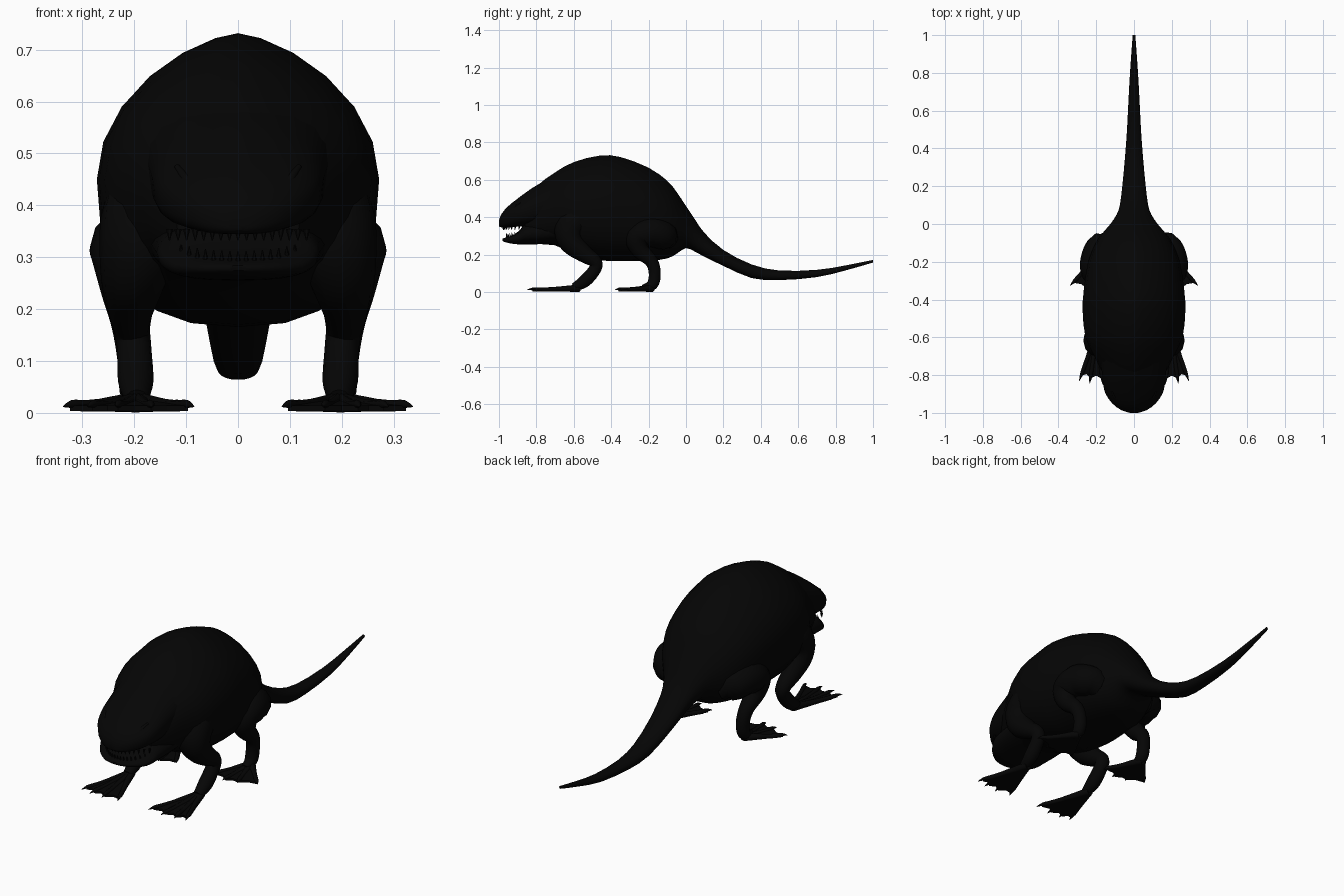
import bpy, bmesh, math
from mathutils import Vector

cube = bpy.data.objects.get("Cube")
if cube:
    bpy.data.objects.remove(cube, do_unlink=True)

black = bpy.data.materials.new("black hide")
black.use_nodes = True
hide = (0.0015, 0.0015, 0.0015, 1)
black.diffuse_color = hide
black.node_tree.nodes["Principled BSDF"].inputs["Base Color"].default_value = hide


def finish(name, bm):
    bmesh.ops.recalc_face_normals(bm, faces=bm.faces)
    mesh = bpy.data.meshes.new(name)
    bm.to_mesh(mesh)
    bm.free()
    obj = bpy.data.objects.new(name, mesh)
    bpy.context.collection.objects.link(obj)
    mesh.materials.append(black)
    bpy.ops.object.select_all(action='DESELECT')
    obj.select_set(True)
    bpy.context.view_layer.objects.active = obj
    bpy.ops.object.shade_smooth_by_angle(angle=math.radians(50))
    return obj


def spline(points, steps):
    """Smooth curve through tuples of any length."""
    pts = [Vector(p) for p in points]
    pts = [pts[0]] + pts + [pts[-1]]
    out = []
    for a, b, c, d in zip(pts, pts[1:], pts[2:], pts[3:]):
        for i in range(steps):
            t = i / steps
            out.append(b + (c - a) * (t / 2)
                       + (a * 2 - b * 5 + c * 4 - d) * (t * t / 2)
                       + (b * 3 - a - c * 3 + d) * (t ** 3 / 2))
    return out + [pts[-1]]


def skin(name, rings):
    """Close a row of point loops into one surface."""
    bm = bmesh.new()
    loops = [[bm.verts.new(p) for p in ring] for ring in rings]
    n = len(loops[0])
    for a, b in zip(loops, loops[1:]):
        for i in range(n):
            j = (i + 1) % n
            bm.faces.new((a[i], a[j], b[j], b[i]))
    bm.faces.new(loops[0])
    bm.faces.new(loops[-1])
    return finish(name, bm)


def hull(name, sections, boxy, peaked, sides=24):
    """Loft along y from (y, bottom, top, half width): boxy below, peaked above."""
    rings = []
    for y, low, high, w in spline(sections, 2):
        ring = []
        for k in range(sides):
            c, s = math.cos(math.tau * k / sides), math.sin(math.tau * k / sides)
            c = math.copysign(abs(c) ** (boxy if s < 0 else peaked), c)
            if s < 0:
                s = -abs(s) ** boxy
            ring.append((w * c, y, (low + high) / 2 + s * (high - low) / 2))
        rings.append(ring)
    return skin(name, rings)


def tube(name, points, sides=12, steps=4):
    """Tapered limb through (x, y, z, radius)."""
    path = spline(points, steps)
    rings = []
    for i, p in enumerate(path):
        ahead = path[min(i + 1, len(path) - 1)].xyz - path[max(i - 1, 0)].xyz
        ahead.normalize()
        side = Vector((1, 0, 0)) - ahead * ahead.x
        if side.length < 0.1:
            side = Vector((0, 1, 0)) - ahead * ahead.y
        side.normalize()
        up = side.cross(ahead)
        rings.append([p.xyz + (side * math.cos(math.tau * k / sides)
                               + up * math.sin(math.tau * k / sides)) * max(p.w, 0.001)
                      for k in range(sides)])
    return skin(name, rings)


def webbed_foot(name, s, heel, toes):
    """Web scalloped between the toes, with a knuckled clawed toe on each ray."""
    heel = Vector((heel[0] * s, heel[1]))
    tips = [Vector((x * s, y)) for x, y in toes]
    outline = []
    for i, tip in enumerate(tips):
        outline.append(heel.lerp(tip, 0.9))
        if i + 1 < len(tips):
            outline.append(heel.lerp((tip + tips[i + 1]) / 2, 0.84))
    bm = bmesh.new()
    for z0, z1 in ((0.004, 0.004), (0.014, 0.03)):
        center = bm.verts.new((heel.x, heel.y, z1))
        rim = [bm.verts.new((p.x, p.y, z0)) for p in outline]
        for a, b in zip(rim, rim[1:]):
            bm.faces.new((center, a, b))
    edges = [e for e in bm.edges if e.is_boundary]
    bmesh.ops.bridge_loops(bm, edges=edges)
    finish(name + "_web", bm)
    for i, tip in enumerate(tips):
        ray = []
        for t, z, r in ((0, .021, .02), (.5, .015, .012), (.75, .014, .011),
                        (.88, .017, .008), (1, .012, .001)):
            p = heel.lerp(tip, t)
            ray.append((p.x, p.y, z, r))
        tube(f"{name}_toe_{i + 1}", ray, 8, 2)


def cone(name, base, tip, radius):
    tube(name, [(*base, radius), (*tip, 0.0005)], 6, 1)


# Humped body running into the long tail
hull("body_and_tail", [
    (-.86, .29, .48, .12), (-.8, .258, .565, .16),
    (-.7, .25, .64, .21), (-.6, .205, .695, .257), (-.46, .17, .73, .272),
    (-.35, .166, .722, .266), (-.2, .167, .665, .243), (-.1, .18, .595, .202),
    (-.05, .205, .535, .168), (0, .235, .46, .125), (.05, .215, .385, .092),
    (.1, .188, .315, .075), (.2, .14, .225, .062), (.35, .075, .148, .048),
    (.5, .064, .115, .037), (.7, .08, .119, .027), (.85, .115, .142, .018),
    (1, .158, .172, .007)], 0.8, 1.35)

# Open mouth: snout above, jaw below
hull("snout", [
    (-1, .352, .385, .02), (-.985, .345, .42, .068), (-.95, .345, .46, .115),
    (-.9, .35, .5, .15), (-.85, .352, .537, .163), (-.8, .355, .57, .168),
    (-.7, .37, .622, .18)], 0.65, 1.3)
hull("lower_jaw", [
    (-.982, .274, .284, .02), (-.965, .266, .292, .07), (-.92, .257, .308, .125),
    (-.885, .255, .335, .148), (-.86, .255, .365, .157), (-.78, .256, .38, .163),
    (-.7, .262, .4, .17)], 0.8, 0.75)

# Teeth around both rims
for i in range(17):
    u = (i - 8) / 8
    x = 0.132 * u
    back = 0.085 * abs(u) ** 2.2
    cone(f"upper_tooth_{i + 1}", (x, -.976 + back, .354), (x, -.978 + back, .332), .007)
    cone(f"lower_tooth_{i + 1}", (x * .95, -.957 + back, .288 + back * .2),
         (x * .95, -.962 + back, .312 + back * .2), .006)

for side, s in (("left", 1), ("right", -1)):
    # Slanted eye under a brow
    bm = bmesh.new()
    bmesh.ops.create_uvsphere(bm, u_segments=12, v_segments=8, radius=0.016)
    bmesh.ops.translate(bm, verts=bm.verts, vec=(s * .1, -.917, .432))
    finish(side + "_eye", bm)
    tube(side + "_brow", [(s * .082, -.94, .425, .005), (s * .1, -.918, .45, .01),
                          (s * .118, -.885, .475, .005)], 8, 3)

    # Front leg: shoulder swings back to the elbow, forearm forward to the foot
    tube(side + "_front_leg", [
        (s * .1, -.5, .5, .04), (s * .168, -.57, .41, .08), (s * .184, -.62, .335, .084),
        (s * .2, -.61, .265, .066), (s * .207, -.545, .205, .047),
        (s * .205, -.487, .165, .036), (s * .2, -.485, .125, .033),
        (s * .197, -.54, .06, .034), (s * .195, -.6, .025, .022)])
    webbed_foot(side + "_front_foot", s, (.195, -.57),
                [(.085, -.835), (.165, -.85), (.235, -.845), (.29, -.83)])

    # Hind leg: rounded thigh, short shank, spread foot
    tube(side + "_hind_leg", [
        (s * .08, -.12, .29, .05), (s * .168, -.115, .3, .075), (s * .203, -.19, .32, .08),
        (s * .21, -.255, .29, .072), (s * .214, -.245, .225, .048),
        (s * .208, -.185, .165, .035), (s * .2, -.167, .1, .032),
        (s * .198, -.18, .04, .03), (s * .2, -.23, .02, .018)])
    webbed_foot(side + "_hind_foot", s, (.2, -.18),
                [(.1, -.35), (.18, -.38), (.25, -.365), (.337, -.325)])
